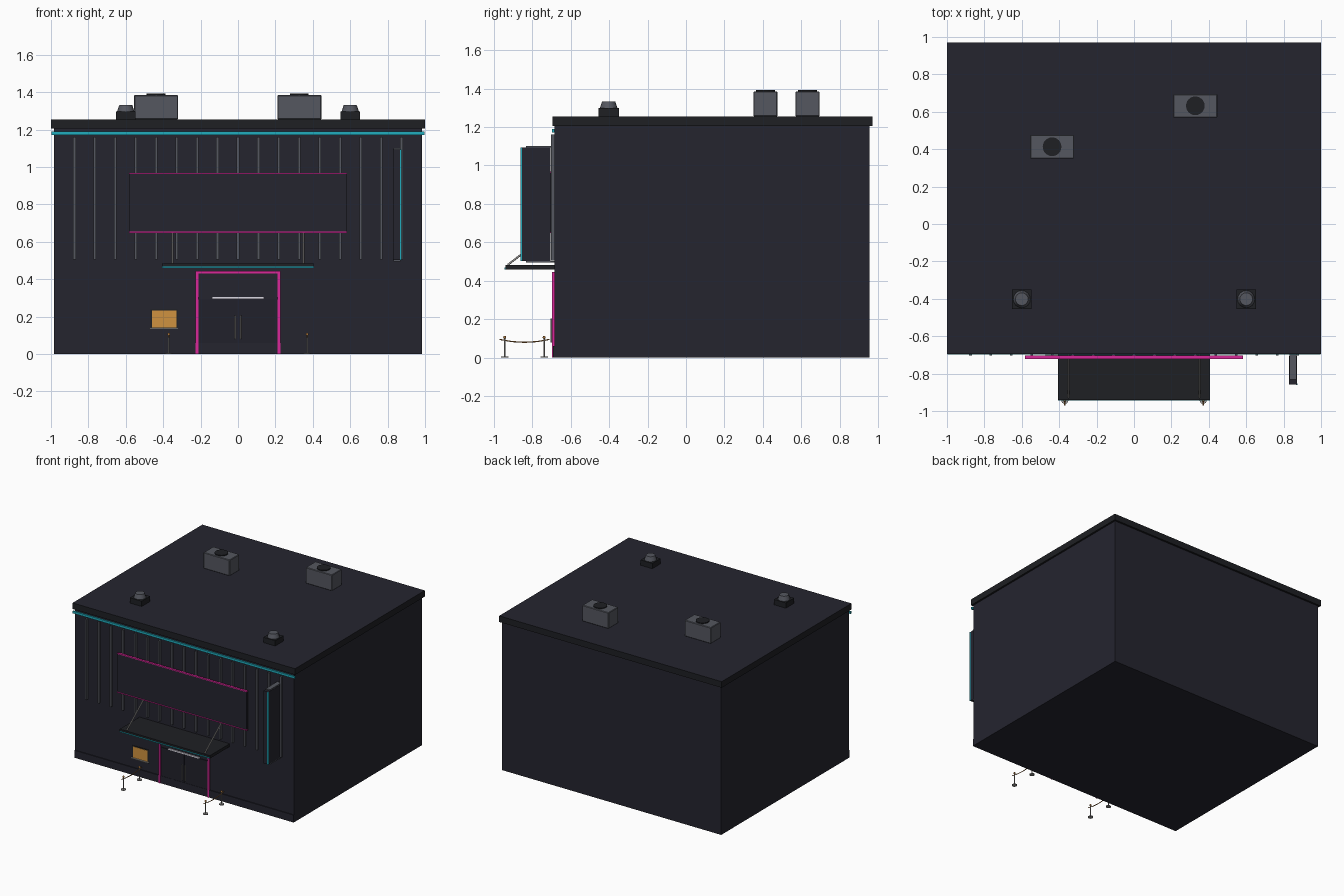
import bpy
import bmesh
from mathutils import Vector, Matrix

if "Cube" in bpy.data.objects:
    bpy.data.objects.remove(bpy.data.objects["Cube"], do_unlink=True)


def material(name, rgb):
    m = bpy.data.materials.new(name)
    m.use_nodes = True
    m.diffuse_color = (*rgb, 1)
    m.node_tree.nodes["Principled BSDF"].inputs["Base Color"].default_value = (*rgb, 1)
    return m


WALL = material("dark wall", (0.018, 0.018, 0.028))
TRIM = material("charcoal trim", (0.013, 0.014, 0.017))
GLASS = material("dark glass", (0.015, 0.015, 0.024))
METAL = material("grey metal", (0.09, 0.095, 0.115))
CYAN = material("cyan neon", (0.015, 0.42, 0.52))
PINK = material("magenta neon", (0.70, 0.02, 0.32))
AMBER = material("amber window", (0.63, 0.29, 0.05))
WHITE = material("pale light", (0.72, 0.70, 0.78))
STEEL = material("light steel", (0.33, 0.32, 0.31))
BRASS = material("brass", (0.45, 0.20, 0.05))


def finish(name, bm, mat):
    mesh = bpy.data.meshes.new(name)
    bm.to_mesh(mesh)
    bm.free()
    mesh.materials.append(mat)
    ob = bpy.data.objects.new(name, mesh)
    bpy.context.collection.objects.link(ob)
    return ob


def box(name, x, y, z, mat, bevel=0):
    """Box from (low, high) pairs on each axis."""
    bm = bmesh.new()
    bmesh.ops.create_cube(bm, size=1)
    for v in bm.verts:
        v.co = [p[0] if c < 0 else p[1] for c, p in zip(v.co, (x, y, z))]
    if bevel:
        bmesh.ops.bevel(bm, geom=bm.edges[:], offset=bevel, segments=1, affect='EDGES')
    return finish(name, bm, mat)


def rod(name, a, b, r, mat, r2=None, sides=16):
    """Cylinder or cone from point a to point b."""
    a, b = Vector(a), Vector(b)
    d = b - a
    bm = bmesh.new()
    turn = d.to_track_quat('Z', 'Y').to_matrix().to_4x4()
    bmesh.ops.create_cone(bm, cap_ends=True, segments=sides, radius1=r,
                          radius2=r if r2 is None else r2, depth=d.length,
                          matrix=Matrix.Translation((a + b) / 2) @ turn)
    for f in bm.faces:
        f.smooth = len(f.verts) == 4
    return finish(name, bm, mat)


FRONT = -0.685  # front wall plane

# Building shell
box("building_body", (-0.985, 0.985), (FRONT, 0.955), (0, 1.21), WALL)
box("front_plinth", (-0.985, 0.985), (-0.692, FRONT), (0, 0.06), WALL)
roof = box("roof_slab", (-1, 1), (-0.695, 0.97), (1.205, 1.255), TRIM)
roof.data.materials.append(WALL)
for f in roof.data.polygons:
    f.material_index = int(f.normal.z > 0.5)
box("cornice_light", (-0.998, 0.998), (-0.697, FRONT), (1.172, 1.19), CYAN)

# Facade ribs
for i in range(17):
    x = (i - 8) * 0.1093
    box(f"facade_rib_{i + 1}", (x - 0.007, x + 0.007), (-0.703, FRONT), (0.505, 1.16), METAL)

# Wide sign panel with light strips
box("sign_panel", (-0.58, 0.58), (-0.718, -0.703), (0.65, 0.965), WALL)
for name, z in (("bottom", 0.648), ("top", 0.962)):
    box(f"sign_{name}_light", (-0.583, 0.583), (-0.721, -0.703), (z, z + 0.007), PINK)

# Projecting blade sign
box("blade_sign", (0.83, 0.872), (-0.857, -0.705), (0.503, 1.093), WALL)
box("blade_sign_light", (0.865, 0.874), (-0.86, -0.852), (0.503, 1.093), CYAN)
for name, z in (("lower", 0.495), ("upper", 1.093)):
    box(f"blade_{name}_bracket", (0.832, 0.87), (-0.832, FRONT), (z, z + 0.009), METAL)

# Entrance canopy
box("canopy", (-0.405, 0.405), (-0.94, FRONT), (0.459, 0.483), TRIM)
box("canopy_light", (-0.405, 0.405), (-0.943, -0.939), (0.46, 0.468), CYAN)

# Door frame, leaves and fittings
for name, x in (("right", -0.219), ("left", 0.219)):
    box(f"door_frame_{name}", (x - 0.007, x + 0.007), (-0.697, FRONT), (0, 0.445), PINK)
box("door_frame_top", (-0.212, 0.212), (-0.697, FRONT), (0.432, 0.445), PINK)
box("transom_panel", (-0.212, 0.212), (-0.691, FRONT), (0.305, 0.432), WALL)
box("door_light_bar", (-0.14, 0.14), (-0.698, FRONT), (0.294, 0.304), WHITE)
for side, s in (("right", -1), ("left", 1)):
    box(f"door_leaf_{side}", sorted((s * 0.003, s * 0.21)), (-0.69, FRONT), (0.06, 0.292), GLASS)
    rod(f"door_handle_{side}", (s * 0.014, -0.7, 0.08), (s * 0.014, -0.7, 0.205), 0.004, STEEL, sides=8)

# Ticket window with ledge
box("ticket_window_frame", (-0.467, -0.323), (-0.689, FRONT), (0.135, 0.238), TRIM)
box("ticket_window", (-0.461, -0.329), (-0.692, FRONT), (0.142, 0.232), AMBER)
box("ticket_ledge", (-0.473, -0.317), (-0.703, FRONT), (0.135, 0.142), STEEL)

# Canopy stays, queue posts and ropes on both sides
for side, s in (("right", -1), ("left", 1)):
    rod(f"canopy_stay_{side}", (s * 0.35, -0.927, 0.483), (s * 0.35, FRONT, 0.67), 0.005, STEEL, sides=8)
    x = s * 0.37
    for place, y in (("outer", -0.943), ("inner", -0.738)):
        rod(f"{place}_post_base_{side}", (x, y, 0), (x, y, 0.007), 0.019, STEEL)
        rod(f"{place}_post_{side}", (x, y, 0.007), (x, y, 0.103), 0.004, STEEL, sides=8)
        bm = bmesh.new()
        bmesh.ops.create_uvsphere(bm, u_segments=10, v_segments=6, radius=0.008,
                                  matrix=Matrix.Translation((x, y, 0.106)))
        finish(f"{place}_post_knob_{side}", bm, BRASS)
    path = [(x, -0.84 + t * 0.13, 0.08 + 0.015 * t * t) for t in (-1, -0.5, 0, 0.5, 1)]
    for i in range(4):
        rod(f"rope_{side}_{i + 1}", path[i], path[i + 1], 0.003, BRASS, sides=8)

# Rooftop air units with fans
for name, x, y in (("right", -0.438, 0.413), ("left", 0.328, 0.632)):
    box(f"air_unit_{name}", (x - 0.118, x + 0.118), (y - 0.063, y + 0.063), (1.255, 1.385), METAL, 0.004)
    rod(f"air_unit_fan_{name}", (x, y, 1.38), (x, y, 1.392), 0.05, TRIM, sides=24)

# Rooftop vents
for name, x in (("right", -0.6), ("left", 0.6)):
    box(f"vent_base_{name}", (x - 0.053, x + 0.053), (-0.455, -0.349), (1.255, 1.298), TRIM)
    rod(f"vent_cap_{name}", (x, -0.402, 1.298), (x, -0.402, 1.333), 0.046, METAL, r2=0.034)
